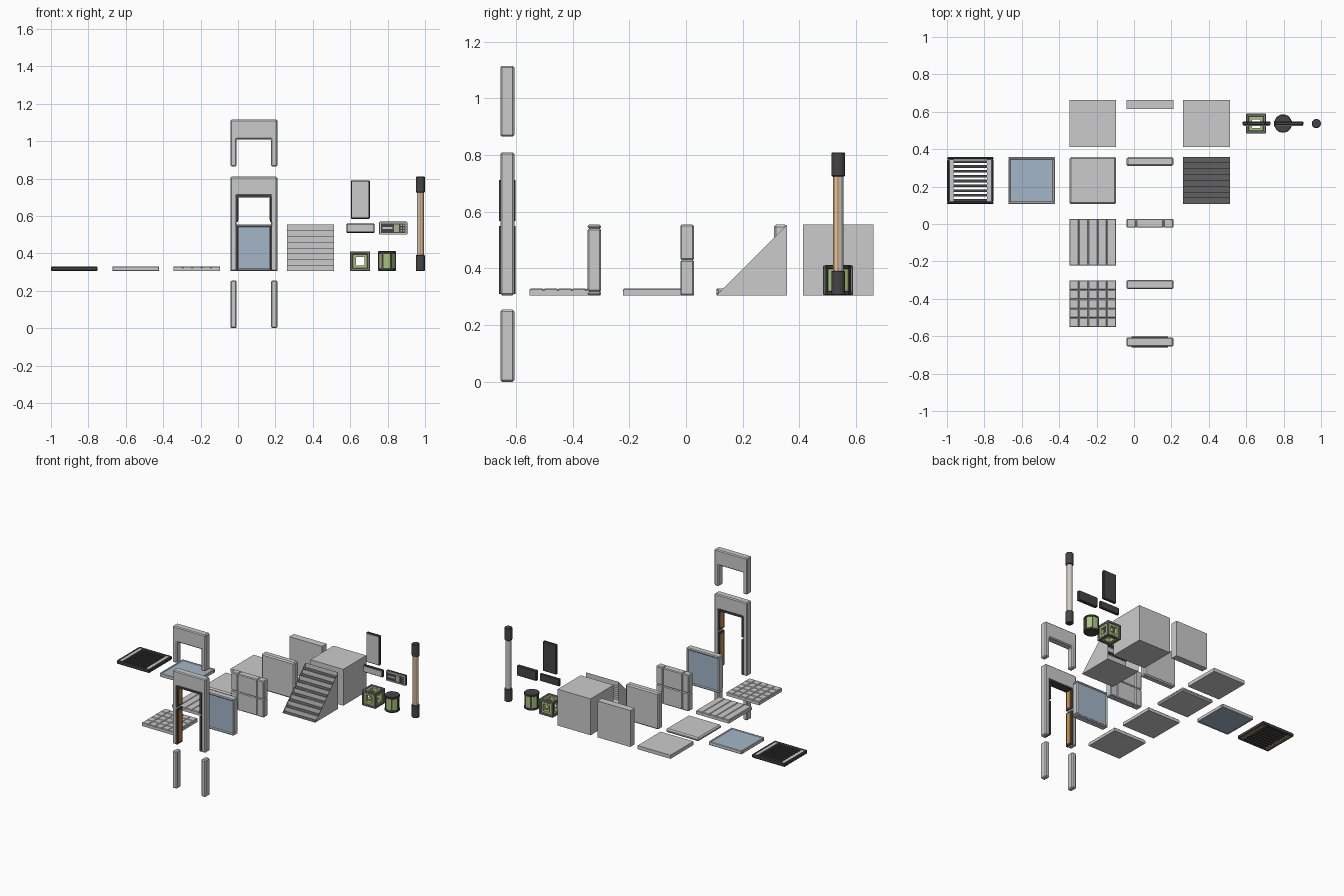
import bpy, bmesh, math
from mathutils import Vector

if "Cube" in bpy.data.objects:
    bpy.data.objects.remove(bpy.data.objects["Cube"])

def mat(name, rgb):
    m = bpy.data.materials.new(name)
    m.diffuse_color = (*rgb, 1)
    m.use_nodes = True
    m.node_tree.nodes["Principled BSDF"].inputs["Base Color"].default_value = m.diffuse_color
    return m

DARK = mat("dark_metal", (0.06, 0.06, 0.06))
TREAD = mat("tread_grey", (0.12, 0.12, 0.12))
GLASS = mat("blue_glass", (0.36, 0.47, 0.58))
GREEN = mat("green_paint", (0.4, 0.55, 0.2))
ORANGE = mat("orange_light", (0.65, 0.3, 0.06))
BEIGE = mat("beige_screen", (0.45, 0.45, 0.28))

def finish(name, bm, m=None, bevel=0):
    me = bpy.data.meshes.new(name)
    bm.to_mesh(me)
    bm.free()
    ob = bpy.data.objects.new(name, me)
    bpy.context.collection.objects.link(ob)
    for k in (m if isinstance(m, list) else [m] if m else []):
        me.materials.append(k)
    if bevel:
        b = ob.modifiers.new("chamfer", 'BEVEL')
        b.width = bevel
        b.segments = 1
    return ob

def add_box(bm, lo, hi):
    vs = bmesh.ops.create_cube(bm, size=1)['verts']
    for v in vs:
        v.co = Vector([(a + b) / 2 + c * (b - a) for a, b, c in zip(lo, hi, v.co)])

def boxes(name, items, m=None, bevel=0):
    bm = bmesh.new()
    for lo, hi in items:
        add_box(bm, lo, hi)
    return finish(name, bm, m, bevel)

def prism_xz(name, pts, y0, y1, m=None, bevel=0):
    bm = bmesh.new()
    f = bm.faces.new([bm.verts.new((x, y0, z)) for x, z in pts])
    r = bmesh.ops.extrude_face_region(bm, geom=[f])
    for v in r['geom']:
        if isinstance(v, bmesh.types.BMVert):
            v.co.y = y1
    bmesh.ops.recalc_face_normals(bm, faces=bm.faces)
    return finish(name, bm, m, bevel)

S, Z0, ZF = 0.25, 0.305, 0.33
FX, WX, CX = -0.345, -0.04, 0.262

# floor tiles: plain, chamfered, planks, grid
boxes("plain_floor", [((FX, 0.412, Z0), (FX + S, 0.662, ZF))])
boxes("chamfered_floor", [((FX, 0.107, Z0), (FX + S, 0.357, ZF))], bevel=0.008)

def tiled_floor(name, y, nx, ny):
    boxes(name + "_base", [((FX, y, Z0), (FX + S, y + S, 0.322))])
    w, h = S / nx, S / ny
    boxes(name + "_tiles", [((FX + i * w, y + j * h, 0.315), (FX + i * w + w, y + j * h + h, ZF))
                            for i in range(nx) for j in range(ny)], bevel=0.004)

tiled_floor("plank_floor", -0.222, 5, 1)
tiled_floor("grid_floor", -0.552, 5, 5)

# glass floor
def ring(a0, a1, b0, b1, t):
    return [(a0, a1, b0, b0 + t), (a0, a1, b1 - t, b1),
            (a0, a0 + t, b0 + t, b1 - t), (a1 - t, a1, b0 + t, b1 - t)]

boxes("glass_floor_frame", [((a, c, Z0), (b, d, ZF)) for a, b, c, d in ring(-0.672, -0.422, 0.107, 0.357, 0.013)], bevel=0.003)
boxes("glass_floor_pane", [((-0.66, 0.119, Z0 + 0.002), (-0.434, 0.345, ZF - 0.003))], GLASS)

# grate floor
boxes("grate_frame", [((a, c, Z0), (b, d, ZF)) for a, b, c, d in ring(-1.0, -0.75, 0.107, 0.357, 0.013)], DARK, 0.005)
boxes("grate_rails", [((x, 0.12, Z0 + 0.004), (x + 0.022, 0.344, ZF - 0.003)) for x in (-0.987, -0.785)])
boxes("grate_slats", [((-0.967, 0.12 + i * 0.0258, 0.31), (-0.784, 0.134 + i * 0.0258, 0.325)) for i in range(9)], DARK)
boxes("grate_under_strips", [((x, 0.13, Z0 + 0.001), (x + 0.01, 0.334, Z0 + 0.004)) for x in (-0.982, -0.778)], ORANGE)

# walls
boxes("plain_wall", [((WX, 0.614, Z0), (WX + S, 0.662, 0.555))])
boxes("chamfered_wall", [((WX, 0.31, Z0), (WX + S, 0.357, 0.555))], bevel=0.008)
xs = [WX, 0.01, 0.158, WX + S]
boxes("panel_wall_core", [((WX + .005, -0.015, Z0 + .004), (WX + S - .005, 0.023, 0.551))])
boxes("panel_wall_panels", [((a, -0.02, c), (b, 0.028, d)) for a, b in zip(xs, xs[1:])
                            for c, d in ((Z0, 0.43), (0.43, 0.555))], bevel=0.005)
boxes("glass_wall_frame", [((a, -0.347, c), (b, -0.3, d)) for a, b, c, d in ring(WX, WX + S, Z0, 0.555, 0.014)], bevel=0.005)
boxes("glass_wall_pane", [((WX + 0.013, -0.341, Z0 + 0.013), (WX + S - 0.013, -0.306, 0.542))], GLASS)

# doorway, with separate posts below and arch above
YA, YB = -0.655, -0.606
def arch(name, z0, zi, z1):
    prism_xz(name, [(WX, z0), (WX, z1), (WX + S, z1), (WX + S, z0),
                    (0.177, z0), (0.177, zi), (-0.007, zi), (-0.007, z0)], YA, YB, bevel=0.006)

arch("upper_arch", 0.865, 1.01, 1.115)
arch("door_frame", Z0, 0.708, 0.81)
boxes("lower_posts", [((WX, YA, 0), (-0.007, YB, 0.255)), ((0.177, YA, 0), (WX + S, YB, 0.255))], bevel=0.006)
jambs, lights = [], []
for x, s in ((-0.007, 1), (0.177, -1)):
    for a, b in ((0.31, 0.55), (0.567, 0.708)):
        x0, x1 = sorted((x - 0.006 * s, x + 0.007 * s))
        jambs.append(((x0, YA - 0.004, a), (x1, YB + 0.004, b)))
        x0, x1 = sorted((x, x + 0.009 * s))
        lights.append(((x0, YA + 0.01, a + 0.012), (x1, YB - 0.01, b - 0.012)))
jambs.append(((-0.007, YA - 0.004, 0.7), (0.177, YB + 0.004, 0.712)))
boxes("door_jambs", jambs, DARK)
boxes("door_lights", lights, ORANGE)

# solid block
boxes("block", [((CX, 0.412, Z0), (CX + S, 0.662, 0.555))])

# stairs: triangular sides with recessed steps
bm = bmesh.new()
Y0, N = 0.107, 8
X1, d = CX + S, S / N
def face(pts, idx=0):
    bm.faces.new([bm.verts.new(p) for p in pts]).material_index = idx
for i in range(N):
    y, z = Y0 + i * d, Z0 + i * d
    face([(CX, y, z + .001), (X1, y, z + .001), (X1, y + d, z + .001), (CX, y + d, z + .001)], 1)
    face([(CX, y + d, z), (X1, y + d, z), (X1, y + d, z + d), (CX, y + d, z + d)])
face([(CX, Y0, Z0), (CX, Y0 + S, Z0 + S), (CX, Y0 + S, Z0)])
face([(X1, Y0, Z0), (X1, Y0 + S, Z0), (X1, Y0 + S, Z0 + S)])
face([(CX, Y0, Z0), (CX, Y0 + S, Z0), (X1, Y0 + S, Z0), (X1, Y0, Z0)])
grey = mat("stair_grey", (0.8, 0.8, 0.8))
finish("stairs", bm, [grey, TREAD])

# open crate
PY = 0.537
def cage(name, c, r, t, m, bevel=0):
    items = []
    for ax in range(3):
        for u in (-1, 1):
            for v in (-1, 1):
                ctr, half = list(c), [t / 2] * 3
                half[ax] = r
                ctr[(ax + 1) % 3] += u * (r - t / 2)
                ctr[(ax + 2) % 3] += v * (r - t / 2)
                items.append(([a - h for a, h in zip(ctr, half)], [a + h for a, h in zip(ctr, half)]))
    boxes(name, items, m, bevel)

C = (0.653, PY, Z0 + 0.053)
cage("crate_edges", C, 0.053, 0.016, mat("crate_grey", (0.2, 0.2, 0.2)), 0.003)
cage("crate_inner_frame", C, 0.048, 0.025, GREEN)

# cylinders
def cyl(name, x, r, z0, z1, n, m=None, bevel=0, pick=None):
    bm = bmesh.new()
    bmesh.ops.create_cone(bm, cap_ends=True, segments=n, radius1=r, radius2=r, depth=z1 - z0)
    for v in bm.verts:
        a = math.pi / n
        cx, cy = v.co.x, v.co.y
        v.co = (x + cx * math.cos(a) - cy * math.sin(a), PY + cx * math.sin(a) + cy * math.cos(a),
                v.co.z + (z0 + z1) / 2)
    bm.normal_update()
    if pick:
        for f in bm.faces:
            f.material_index = int(abs(f.normal.z) < 0.5 and pick(f.normal))
    return finish(name, bm, m, bevel)

# barrel
cyl("barrel_body", 0.797, 0.046, 0.312, 0.405, 12, GREEN)
for nm, a, b in (("bottom", Z0, 0.32), ("top", 0.398, 0.412)):
    cyl("barrel_" + nm + "_rim", 0.797, 0.049, a, b, 12, DARK, 0.003)
for i in range(6):
    a = math.radians(60 * i)
    o = boxes("barrel_rib", [((0.041, -0.005, 0.312), (0.049, 0.005, 0.405))], DARK)
    o.location = (0.797, PY, 0)
    o.rotation_euler.z = a

# light pole
cyl("pole_shaft", 0.975, 0.019, 0.38, 0.735, 16, [grey, ORANGE], 0,
    lambda n: any((n.x * x + n.y * y) > 0.97 for x, y in ((0, -1), (1, 0), (.707, -.707))))
for nm, a, b in (("bottom", Z0, 0.392), ("top", 0.725, 0.81)):
    cyl("pole_" + nm + "_cap", 0.975, 0.0245, a, b, 16, DARK, 0.003)

# wall panels: dark backing with a front plate
def panel(name, x0, x1, z0, z1):
    boxes(name + "_backing", [((x0, PY - 0.008, z0), (x1, PY + 0.011, z1))], DARK, 0.004)
    boxes(name + "_plate", [((x0 + 0.006, PY - 0.012, z0 + 0.006), (x1 - 0.006, PY - 0.007, z1 - 0.006))])

panel("tall_panel", 0.603, 0.705, 0.585, 0.79)
panel("small_panel", 0.58, 0.73, 0.51, 0.56)

# control panel with screen and buttons
boxes("control_backing", [((0.755, PY - 0.008, 0.5), (0.905, PY + 0.011, 0.57))], DARK, 0.004)
boxes("control_bezel", [((a, PY - 0.012, c), (b, PY - 0.007, d)) for a, b, c, d in ring(0.757, 0.903, 0.502, 0.568, 0.008)])
boxes("control_screen", [((0.835, PY - 0.011, 0.515), (0.86, PY - 0.007, 0.555))], BEIGE)
boxes("control_buttons", [((0.87 + i * 0.012, PY - 0.012, 0.517 + j * 0.014), (0.877 + i * 0.012, PY - 0.007, 0.525 + j * 0.014))
                          for i in range(2) for j in range(3)], BEIGE)
boxes("control_slot", [((0.772, PY - 0.011, 0.53), (0.825, PY - 0.007, 0.54))])
